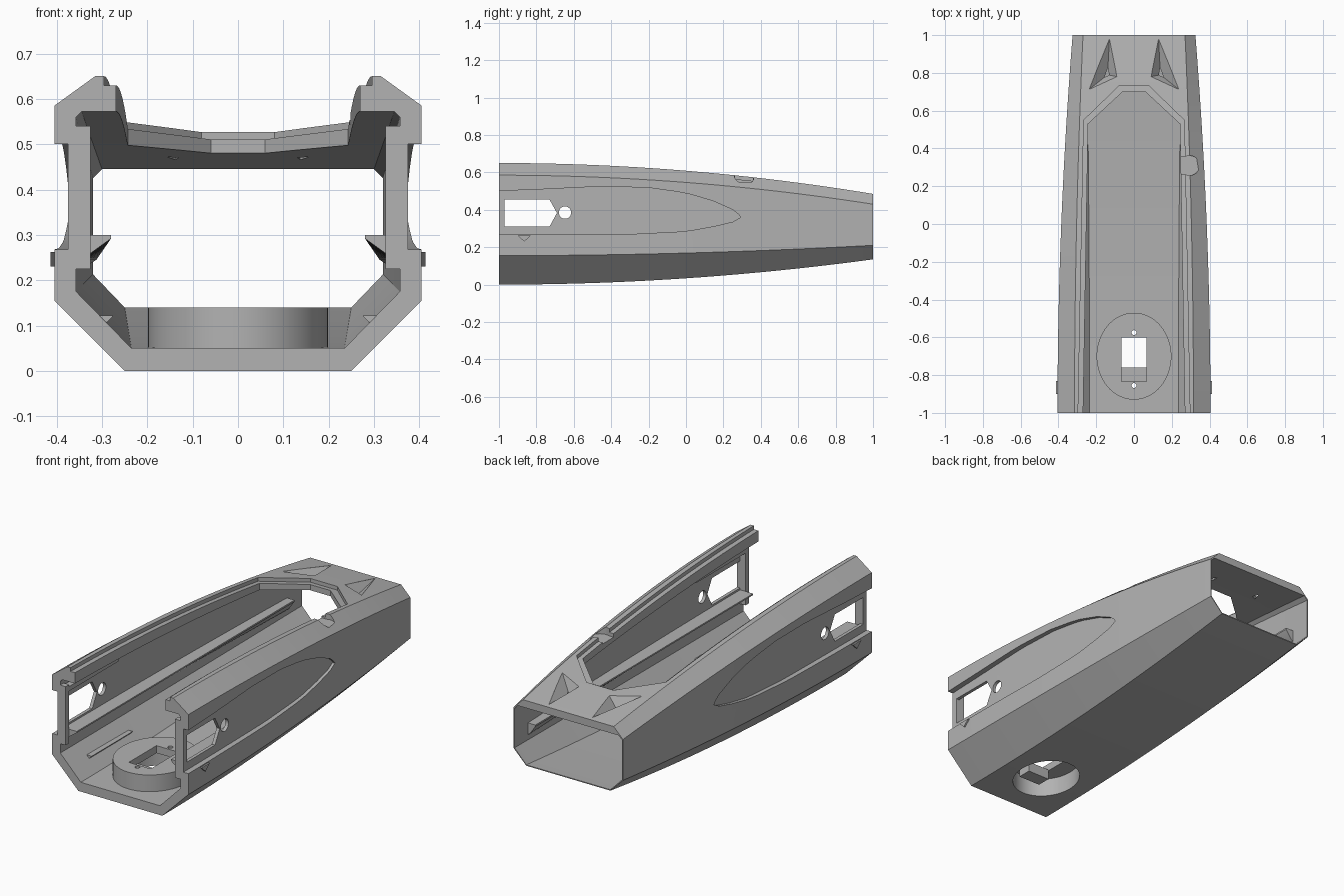
import bpy
import bmesh
from math import sin, cos, tau

cube = bpy.data.objects.get("Cube")
if cube:
    bpy.data.objects.remove(cube, do_unlink=True)

GREY = (0.45, 0.45, 0.45, 1)
mat = bpy.data.materials.new("plain grey")
mat.use_nodes = True
mat.diffuse_color = GREY
mat.node_tree.nodes["Principled BSDF"].inputs["Base Color"].default_value = GREY
STEPS = 24


def loft(name, rings):
    """Closed solid through rings of matching points."""
    bm = bmesh.new()
    loops = [[bm.verts.new(p) for p in ring] for ring in rings]
    n = len(loops[0])
    for a, b in zip(loops, loops[1:]):
        for i in range(n):
            j = (i + 1) % n
            bm.faces.new((a[i], a[j], b[j], b[i]))
    bm.faces.new(loops[0])
    bm.faces.new(loops[-1])
    bmesh.ops.recalc_face_normals(bm, faces=bm.faces)
    return finish(name, bm)


def finish(name, bm):
    mesh = bpy.data.meshes.new(name)
    bm.to_mesh(mesh)
    bm.free()
    mesh.materials.append(mat)
    obj = bpy.data.objects.new(name, mesh)
    bpy.context.collection.objects.link(obj)
    return obj


def cut(targets, cutter):
    for target in targets:
        mod = target.modifiers.new("cut", "BOOLEAN")
        mod.operation = "DIFFERENCE"
        mod.solver = "EXACT"
        mod.object = cutter
        bpy.context.view_layer.objects.active = target
        bpy.ops.object.modifier_apply(modifier=mod.name)
    bpy.data.objects.remove(cutter, do_unlink=True)


def box(name, x0, x1, y0, y1, z0, z1):
    return loft(name, [[(x0, y0, z), (x1, y0, z), (x1, y1, z), (x0, y1, z)] for z in (z0, z1)])


def oval(name, x, y, rx, ry, z0, z1, n=48):
    return loft(name, [[(x + rx * cos(tau * i / n), y + ry * sin(tau * i / n), z)
                        for i in range(n)] for z in (z0, z1)])


def side_prism(name, yz, x0, x1):
    return loft(name, [[(x, y, z) for y, z in yz] for x in (x0, x1)])


def span(a, b, n=STEPS):
    return [a + (b - a) * i / n for i in range(n + 1)]


def bend(y):
    return (max(y + 1, 0) / 2) ** 2


def lerp(points, y):
    for (a, u), (b, v) in zip(points, points[1:]):
        if y <= b:
            return u + (v - u) * (y - a) / (b - a)
    return points[-1][1]


def section(y, front, back):
    """Symmetric cross-section blended from front to back."""
    s = bend(y)
    half = [(a + (c - a) * s, b + (d - b) * s) for (a, b), (c, d) in zip(front, back)]
    return [(x, y, z) for x, z in half] + [(-x, y, z) for x, z in reversed(half)]


# Hollow tapered hull
outer = ([(.25, 0), (.405, .155), (.405, .585), (.315, .65)],
         [(.25, .135), (.325, .21), (.325, .43), (.27, .485)])
inner = ([(.235, .05), (.357, .175), (.357, .56), (.345, .572)],
         [(.25, .14), (.32, .213), (.32, .425), (.3, .445)])
hull = loft("hull", [section(y, *outer) for y in span(-1, 1)])
cut([hull], loft("cavity", [section(y, *inner) for y in span(-1.04, 1.04, 26)]))


# Open top with a stepped rim
def top_opening(widths, depth):
    ys = span(widths[0][0], widths[1][0]) + [widths[2][0]]
    rings = []
    for y in ys:
        w = lerp(widths, y)
        z = .65 - .165 * bend(y) - depth
        rings.append([(-w, y, z), (w, y, z), (w, y, .9), (-w, y, .9)])
    return loft("opening", rings)


cut([hull], top_opening([(-1.1, .271), (.53, .243), (.70, .06)], .16))
cut([hull], top_opening([(-1.1, .298), (.55, .266), (.73, .08)], .02))

# Long tapered recesses on both sides
upper = [(-1.1, .497), (-.8, .508), (-.45, .525), (-.2, .518), (0, .49),
         (.15, .445), (.25, .4), (.28, .376), (.292, .361)]
lower = [(-1.1, .267), (-.3, .27), (0, .285), (.15, .312), (.25, .336), (.292, .359)]
recess_ys = span(-1.1, .1, 16) + [.15, .2, .25, .28, .292]
for side in (1, -1):
    rings = []
    for y in recess_ys:
        x = side * (.375 - .04 * bend(y))
        lo, hi = lerp(lower, y), lerp(upper, y)
        rings.append([(x, y, lo), (side * .5, y, lo), (side * .5, y, hi), (x, y, hi)])
    cut([hull], loft("recess", rings))

# Pointed side windows and round holes
window = [(-.97, .31), (-.73, .31), (-.69, .383), (-.73, .455), (-.97, .455)]
cut([hull], side_prism("window", window, -.5, .5))
hole = [(-.647 + .033 * cos(tau * i / 24), .385 + .033 * sin(tau * i / 24)) for i in range(24)]
cut([hull], side_prism("hole", hole, -.5, .5))

# Round notch in the left rim
cut([hull], oval("notch", .295, .31, .052, .052, .545, .8))
cut([hull], box("notch_mouth", .22, .295, .262, .358, .545, .8))

# Wedge vents in the rear roof
for side in (1, -1):
    bm = bmesh.new()
    for x, y, z in [(.13, .98, .488), (.09, .78, .52), (.24, .71, .531)]:
        bm.verts.new((side * x, y, z))
        bm.verts.new((side * x, y, z + .1))
    bm.verts.new((side * .14, .79, .46))
    bmesh.ops.convex_hull(bm, input=bm.verts)
    bmesh.ops.recalc_face_normals(bm, faces=bm.faces)
    cut([hull], finish("vent", bm))

# Oval mount on the floor, hollow below
mount = oval("floor_mount", 0, -.7, .198, .23, .03, .14, 64)
cut([hull, mount], oval("under_recess", 0, -.7, .16, .185, -.1, .1, 64))
cut([mount], box("socket", -.065, .065, -.835, -.6, 0, .3))
for y in (-.575, -.855):
    cut([mount], oval("screw_hole", 0, y, .013, .013, 0, .3, 16))
step = box("socket_step", -.065, .065, -.835, -.76, .05, .105)

# Mirrored inner fittings and outer nubs
parts = [hull, mount, step]
for side, tag in ((1, "left"), (-1, "right")):
    rail = []
    for y in span(-.97, .88):
        wall = .36 - .037 * bend(y)
        rail.append([(side * x, y, z) for x, z in
                     [(.28, .3), (wall, .3), (wall, .235), (wall - .015, .245), (.28, .292)]])
    parts.append(loft(tag + "_rail", rail))
    xs = sorted((side * .325, side * .37))
    parts.append(box(tag + "_post", *xs, -1, -.97, .225, .54))
    parts.append(box(tag + "_upper_bar", *xs, -.97, -.55, .505, .53))
    fin = [(.275, .122), (.305, .122), (.305, .105), (.295, .1)]
    parts.append(loft(tag + "_floor_fin", [[(side * x, y, z) for x, z in fin]
                                           for y in (-.85, -.5)]))
    nub = [(-.9, .262), (-.83, .262), (-.865, .23)]
    parts.append(side_prism(tag + "_nub", nub, side * .39, side * .413))

# Smooth the gentle curves, keep the creases
for obj in parts:
    bpy.ops.object.select_all(action="DESELECT")
    obj.select_set(True)
    bpy.context.view_layer.objects.active = obj
    bpy.ops.object.shade_smooth_by_angle(angle=.4)
